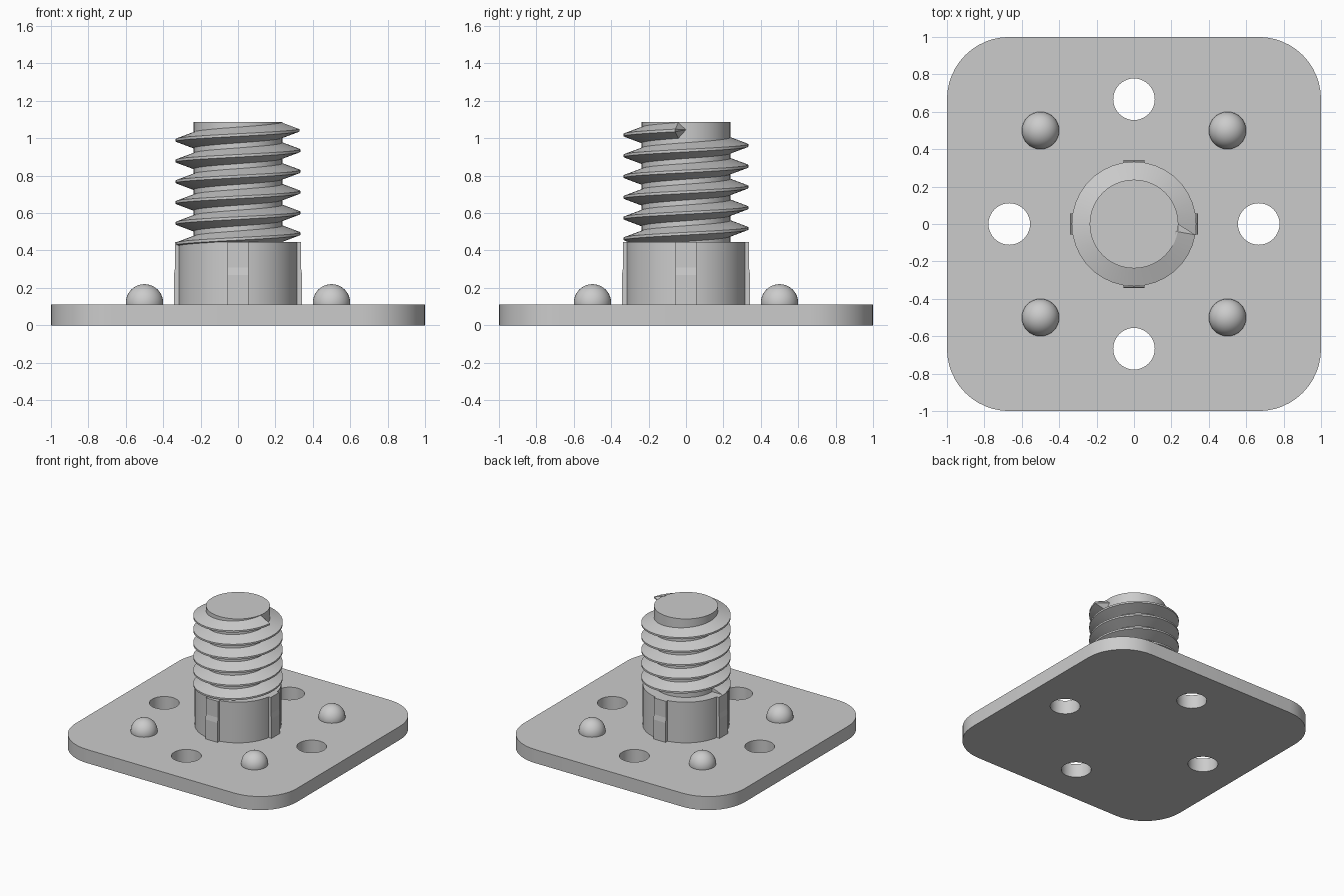
import bpy, bmesh, math
from mathutils import Matrix

if "Cube" in bpy.data.objects:
    bpy.data.objects.remove(bpy.data.objects["Cube"])

grey = bpy.data.materials.new("grey")
grey.diffuse_color = (0.6, 0.6, 0.6, 1)
grey.use_nodes = True
grey.node_tree.nodes["Principled BSDF"].inputs["Base Color"].default_value = grey.diffuse_color

PLATE_H, COLLAR_TOP, CORE_TOP = 0.111, 0.444, 1.086
CORE_R, CREST_R, PITCH = 0.237, 0.333, 0.111


def finish(name, bm, smooth=True):
    bmesh.ops.recalc_face_normals(bm, faces=bm.faces)
    mesh = bpy.data.meshes.new(name)
    bm.to_mesh(mesh)
    bm.free()
    mesh.materials.clear()
    mesh.materials.append(grey)
    ob = bpy.data.objects.new(name, mesh)
    bpy.context.collection.objects.link(ob)
    bpy.ops.object.select_all(action='DESELECT')
    bpy.context.view_layer.objects.active = ob
    ob.select_set(True)
    if smooth:
        bpy.ops.object.shade_smooth_by_angle(angle=math.radians(30))
    return ob


def arc(cx, cy, r, a0, a1, n):
    return [(cx + r * math.cos(math.radians(a0 + (a1 - a0) * i / n)),
             cy + r * math.sin(math.radians(a0 + (a1 - a0) * i / n))) for i in range(n + 1)]


def cylinder(name, r, z0, z1):
    bm = bmesh.new()
    bmesh.ops.create_cone(bm, cap_ends=True, segments=64, radius1=r, radius2=r,
                          depth=z1 - z0, matrix=Matrix.Translation((0, 0, (z0 + z1) / 2)))
    return finish(name, bm)


# Base plate: rounded square outline with four round holes
c, rad = 0.667, 0.333
outline = []
for k, (sx, sy) in enumerate([(1, 1), (-1, 1), (-1, -1), (1, -1)]):
    outline += arc(sx * c, sy * c, rad, 90 * k, 90 * k + 90, 12)
loops = [outline]
for x, y in [(c, 0), (0, c), (-c, 0), (0, -c)]:
    loops.append(arc(x, y, 0.111, 0, 360, 40)[:-1])
bm = bmesh.new()
edges = []
for pts in loops:
    vs = [bm.verts.new((x, y, 0)) for x, y in pts]
    edges += [bm.edges.new((vs[i - 1], vs[i])) for i in range(len(vs))]
bmesh.ops.triangle_fill(bm, edges=edges, use_beauty=True, use_dissolve=False)
ext = bmesh.ops.extrude_face_region(bm, geom=bm.faces[:], use_keep_orig=True)
bmesh.ops.translate(bm, vec=(0, 0, PLATE_H),
                    verts=[g for g in ext["geom"] if isinstance(g, bmesh.types.BMVert)])
finish("base_plate", bm)

# Locating domes
for i, (x, y) in enumerate([(0.5, 0.5), (-0.5, 0.5), (-0.5, -0.5), (0.5, -0.5)]):
    bm = bmesh.new()
    bmesh.ops.create_uvsphere(bm, u_segments=32, v_segments=20, radius=0.1,
                              matrix=Matrix.Translation((x, y, 0.12)))
    finish(f"dome_{i + 1}", bm)

# Collar and threaded core
cylinder("collar", 0.321, PLATE_H - 0.01, COLLAR_TOP)
cylinder("screw_core", CORE_R, COLLAR_TOP - 0.02, CORE_TOP)

# Collar ribs: stepped profile extruded across the rib width
profile = [(0.29, 0.1), (0.343, 0.1), (0.343, 0.27), (0.336, 0.31),
           (0.336, COLLAR_TOP), (0.29, COLLAR_TOP)]
for k in range(4):
    bm = bmesh.new()
    a = [bm.verts.new((x, -0.055, z)) for x, z in profile]
    b = [bm.verts.new((x, 0.055, z)) for x, z in profile]
    bm.faces.new(a)
    bm.faces.new(b)
    for i in range(len(profile)):
        bm.faces.new((a[i - 1], a[i], b[i], b[i - 1]))
    bm.transform(Matrix.Rotation(math.pi / 2 * k, 4, 'Z'))
    finish(f"collar_rib_{k + 1}", bm, smooth=False)

# Screw thread: tooth section swept up a right-handed helix, ending in a point
STEPS, TURNS, END_Z = 36, 5.5, 1.045
section = [(CORE_R - 0.01, -0.046), (CREST_R, -0.007), (CREST_R, 0.007), (CORE_R - 0.01, 0.046)]
bm = bmesh.new()
rings = []
for i in range(int(STEPS * TURNS)):
    turn = i / STEPS - TURNS
    ang = 2 * math.pi * turn
    z = END_Z + PITCH * turn
    rings.append([bm.verts.new((r * math.cos(ang), r * math.sin(ang), z + dz))
                  for r, dz in section])
for a, b in zip(rings, rings[1:]):
    for j in range(4):
        bm.faces.new((a[j - 1], a[j], b[j], b[j - 1]))
bm.faces.new(rings[0])
tip = bm.verts.new((CORE_R, 0, END_Z))
for j in range(4):
    bm.faces.new((rings[-1][j - 1], rings[-1][j], tip))
finish("screw_thread", bm)
